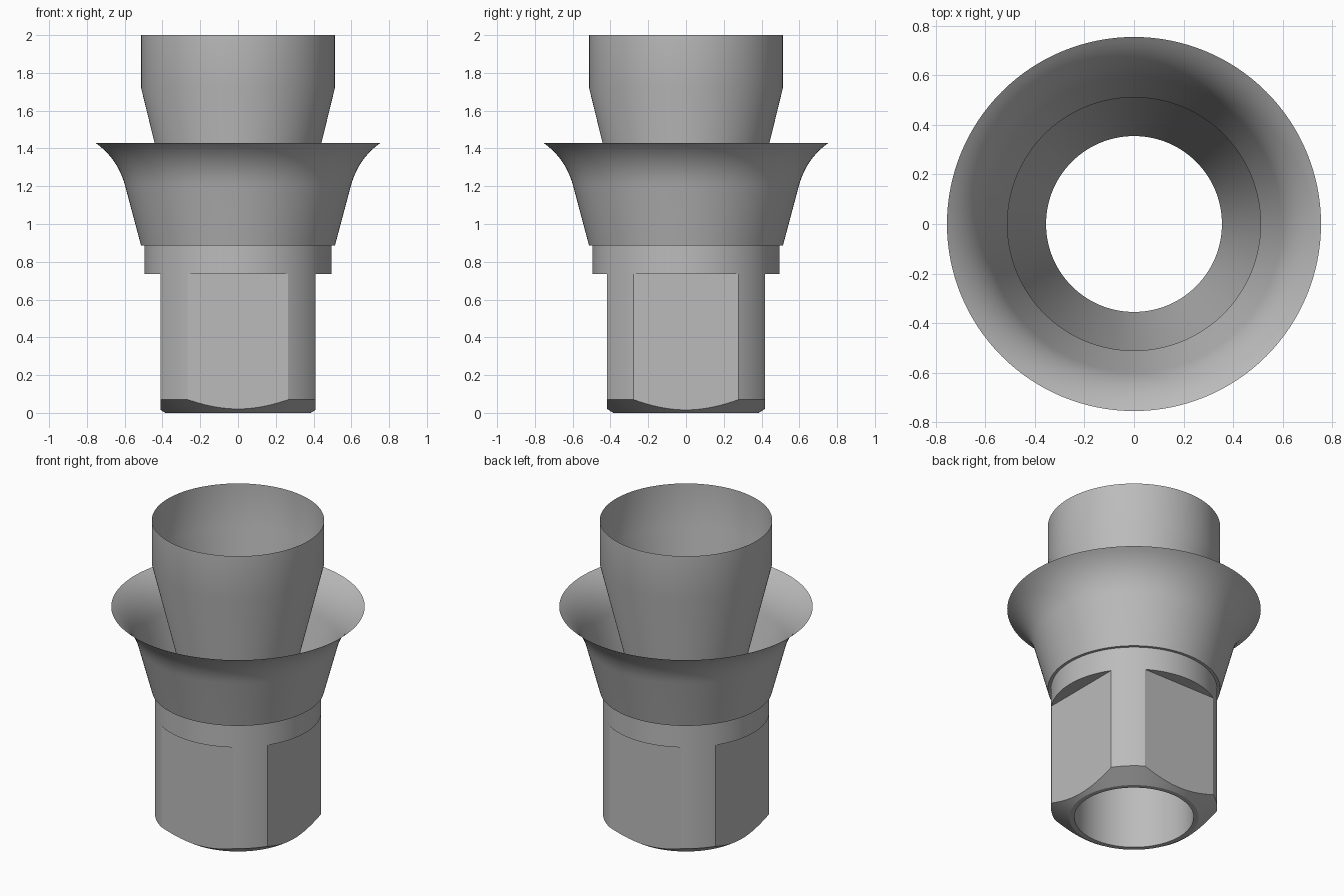
import bpy, bmesh, math
from mathutils import Vector

cube = bpy.data.objects.get("Cube")
if cube:
    bpy.data.objects.remove(cube, do_unlink=True)

grey = bpy.data.materials.new("metal grey")
grey.use_nodes = True
colour = (0.5, 0.5, 0.5, 1)
grey.diffuse_color = colour
grey.node_tree.nodes["Principled BSDF"].inputs["Base Color"].default_value = colour

SEGMENTS = 128
BORE = 0.355


def lathe(bm, profile):
    """Spin a (radius, height) profile around z."""
    verts = [bm.verts.new((r, 0, z)) for r, z in profile]
    edges = [bm.edges.new(pair) for pair in zip(verts, verts[1:])]
    bmesh.ops.spin(bm, geom=verts + edges, cent=(0, 0, 0), axis=(0, 0, 1),
                   angle=math.tau, steps=SEGMENTS, use_merge=False)
    bmesh.ops.remove_doubles(bm, verts=bm.verts, dist=0.0001)
    bmesh.ops.recalc_face_normals(bm, faces=bm.faces)


def finish(bm, name):
    mesh = bpy.data.meshes.new(name)
    bm.to_mesh(mesh)
    bm.free()
    obj = bpy.data.objects.new(name, mesh)
    bpy.context.collection.objects.link(obj)
    mesh.materials.append(grey)
    bpy.ops.object.select_all(action='DESELECT')
    obj.select_set(True)
    bpy.context.view_layer.objects.active = obj
    bpy.ops.object.shade_smooth_by_angle(angle=math.radians(25))
    return obj


def turned_part(name, profile):
    bm = bmesh.new()
    lathe(bm, profile)
    return finish(bm, name)


# Thin upper sleeve, tapering down into the bore
turned_part("upper_sleeve", [(0.513, 2), (0.513, 1.72), (BORE, 1.075), (BORE, 0.885)])

# Thin flared cup: straight cone, then a curve out to the rim
start, pull, rim = Vector((0.597, 1.2)), Vector((0.635, 1.345)), Vector((0.755, 1.43))
flare = [start * (1 - t) ** 2 + pull * 2 * t * (1 - t) + rim * t ** 2
         for t in (i / 12 for i in range(13))]
turned_part("flared_cup", [(0.495, 0.885), (0.513, 0.885)] + [tuple(p) for p in flare])

# Round collar under the cup, closed around the bore
turned_part("collar", [(BORE, 0.885), (0.495, 0.885), (0.495, 0.735),
                       (BORE, 0.735), (BORE, 0.885)])

# Chamfered plug with four flats cut into its sides
bm = bmesh.new()
lathe(bm, [(BORE, 0.735), (0.495, 0.735), (0.495, 0.07), (0.385, 0),
           (BORE, 0), (BORE, 0.735)])
for direction, distance in (((1, 0, 0), 0.41), ((0, 1, 0), 0.418)):
    for side in (-1, 1):
        normal = Vector(direction) * side
        cut = bmesh.ops.bisect_plane(bm, geom=bm.verts[:] + bm.edges[:] + bm.faces[:],
                                     plane_co=normal * distance, plane_no=normal,
                                     clear_outer=True)
        rim_edges = [e for e in cut["geom_cut"] if isinstance(e, bmesh.types.BMEdge)]
        bmesh.ops.contextual_create(bm, geom=rim_edges)
bmesh.ops.recalc_face_normals(bm, faces=bm.faces)
finish(bm, "flatted_plug")
